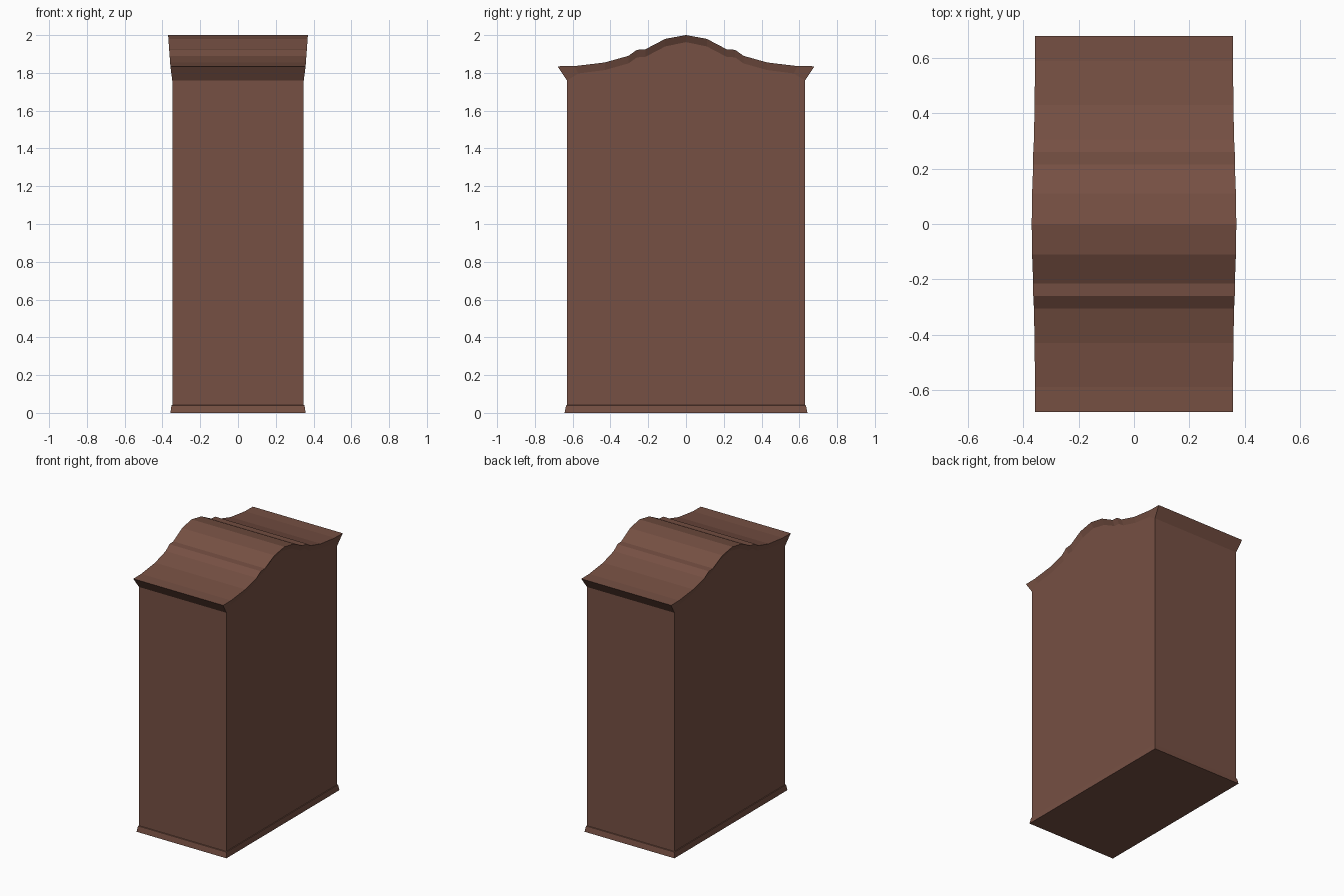
import bpy

if "Cube" in bpy.data.objects:
    bpy.data.objects.remove(bpy.data.objects["Cube"])

wood = bpy.data.materials.new("brown wood")
wood.diffuse_color = (0.181, 0.080, 0.056, 1)
wood.use_nodes = True
wood.node_tree.nodes["Principled BSDF"].inputs["Base Color"].default_value = wood.diffuse_color

BX, BY = 0.348, 0.63          # half size of the body


def make(name, verts, faces):
    me = bpy.data.meshes.new(name)
    me.from_pydata(verts, [], faces)
    me.materials.append(wood)
    ob = bpy.data.objects.new(name, me)
    bpy.context.collection.objects.link(ob)
    return ob


def mirrored(half):
    """Half profile, centre to edge -> full profile from -y to +y."""
    return [(-y, z) for y, z in reversed(half[1:])] + half


# crown profiles (y, z): upper outline and the line where it meets the body
upper = mirrored([(0, 2.0), (0.11, 1.98), (0.215, 1.925), (0.26, 1.922),
                  (0.305, 1.89), (0.43, 1.855), (0.59, 1.836), (0.68, 1.835)])
lower = mirrored([(0, 1.963), (0.11, 1.94), (0.215, 1.885), (0.26, 1.882),
                  (0.305, 1.85), (0.43, 1.815), (0.57, 1.797), (BY, 1.76)])
n = len(upper)

# body: side panels with the wavy top, plain front and back
ring = [(-BY, 0.04)] + lower + [(BY, 0.04)]
m = len(ring)
verts = [(-BX, y, z) for y, z in ring] + [(BX, y, z) for y, z in ring]
make("cabinet_body", verts, [
    list(range(m)),
    list(range(2 * m - 1, m - 1, -1)),
    [0, m, m + 1, 1],
    [m - 1, m - 2, 2 * m - 2, 2 * m - 1],
])

# crown: flared band around the body, closed by the wavy roof
verts = []
for s in (-1, 1):
    verts += [(s * BX, y, z) for y, z in lower]
    verts += [(s * (0.358 + 0.012 * (z - 1.835) / 0.165), y, z) for y, z in upper]
L, U, RL, RU = 0, n, 2 * n, 3 * n
faces = []
for i in range(n - 1):
    j = i + 1
    faces += [[L + i, U + i, U + j, L + j],
              [RL + i, RL + j, RU + j, RU + i],
              [U + i, RU + i, RU + j, U + j]]
e = n - 1
faces += [[L, RL, RU, U], [L + e, U + e, RU + e, RL + e]]
make("crown_moulding", verts, faces)

# plinth: slightly flared foot
verts = []
for hx, hy, z in ((0.358, 0.643, 0), (0.352, 0.635, 0.04), (BX, BY, 0.042)):
    verts += [(-hx, -hy, z), (hx, -hy, z), (hx, hy, z), (-hx, hy, z)]
faces = [[3, 2, 1, 0]]
for r in (0, 4):
    for i in range(4):
        j = (i + 1) % 4
        faces.append([r + i, r + j, r + 4 + j, r + 4 + i])
make("plinth", verts, faces)
